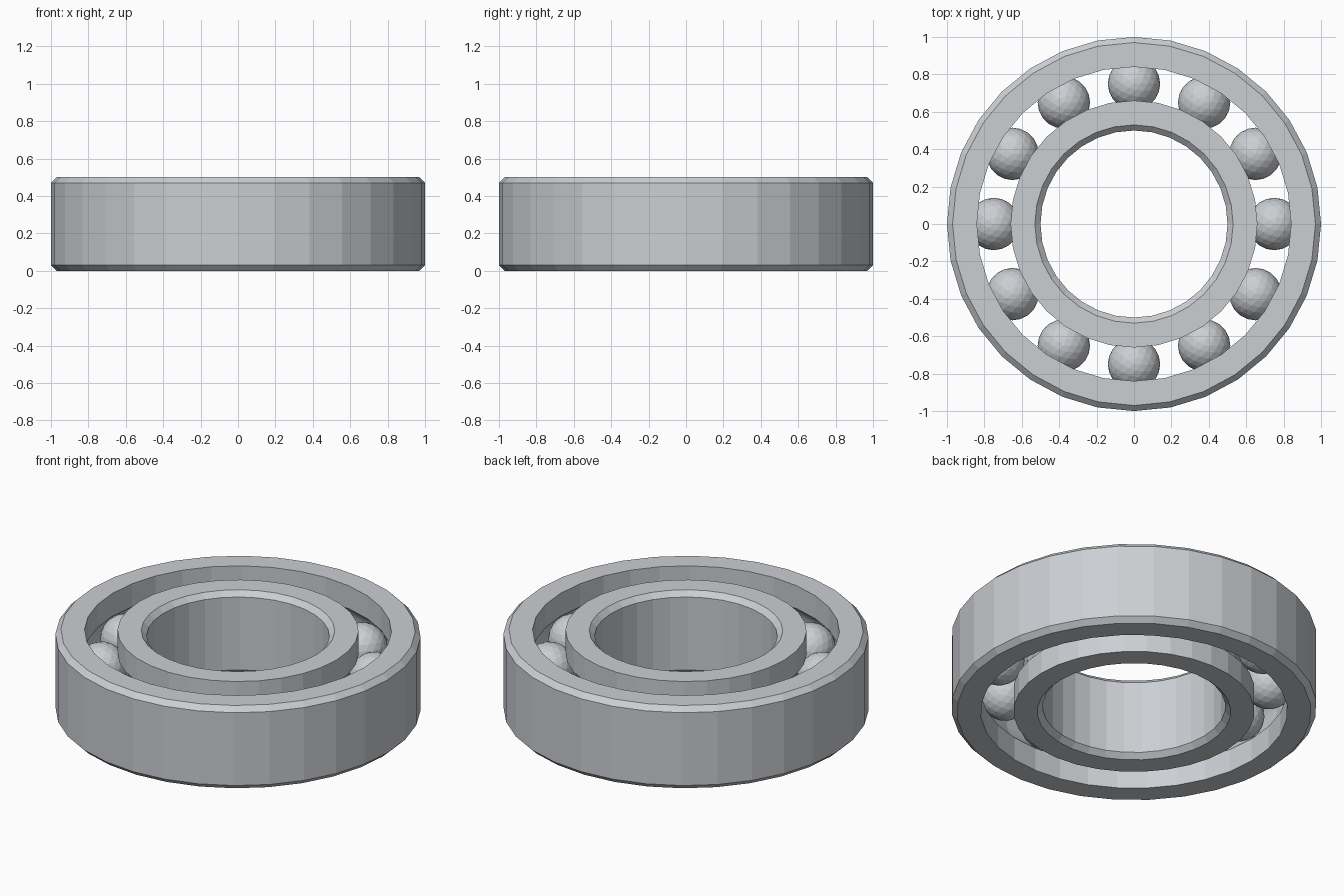
import bpy, bmesh
from math import cos, sin, pi, radians, acos
from mathutils import Matrix

cube = bpy.data.objects.get("Cube")
if cube:
    bpy.data.objects.remove(cube, do_unlink=True)

HEIGHT, BEVEL = 0.5, 0.03
PITCH, BALL, GROOVE = 0.75, 0.14, 0.143   # ball circle, ball and groove radii
SIDES, BALLS = 32, 12
MID = HEIGHT / 2

steel = bpy.data.materials.new("steel grey")
steel.use_nodes = True
steel.diffuse_color = (0.6, 0.62, 0.65, 1)
steel.node_tree.nodes["Principled BSDF"].inputs["Base Color"].default_value = (0.6, 0.62, 0.65, 1)


def finish(name, bm):
    mesh = bpy.data.meshes.new(name)
    bm.to_mesh(mesh)
    bm.free()
    mesh.materials.append(steel)
    ob = bpy.data.objects.new(name, mesh)
    bpy.context.collection.objects.link(ob)
    return ob


def race(name, rim, track):
    """Ring with a bevelled plain rim and a rounded groove cut in its track side."""
    d = 1 if track > rim else -1          # direction from rim to track
    profile = [(track, 0), (rim + d * BEVEL, 0), (rim, BEVEL),
               (rim, HEIGHT - BEVEL), (rim + d * BEVEL, HEIGHT), (track, HEIGHT)]
    half = acos(abs(PITCH - track) / GROOVE)
    steps = 10
    for i in range(steps + 1):            # groove arc, top to bottom
        a = half - 2 * half * i / steps
        profile.append((PITCH - d * GROOVE * cos(a), MID + GROOVE * sin(a)))
    bm = bmesh.new()
    loops = []
    for s in range(SIDES):
        t = 2 * pi * s / SIDES
        loops.append([bm.verts.new((r * cos(t), r * sin(t), z)) for r, z in profile])
    n = len(profile)
    for s in range(SIDES):
        a, b = loops[s], loops[(s + 1) % SIDES]
        for i in range(n):
            j = (i + 1) % n
            bm.faces.new((a[i], b[i], b[j], a[j]))
    bmesh.ops.recalc_face_normals(bm, faces=bm.faces)
    return finish(name, bm)


# Inner and outer rings
race("outer_ring", 1.0, 0.84)
race("inner_ring", 0.5, 0.66)

# Balls between the rings
for k in range(BALLS):
    t = radians(360 / BALLS * k)
    bm = bmesh.new()
    bmesh.ops.create_icosphere(bm, subdivisions=3, radius=BALL)
    ob = finish(f"ball_{k + 1}", bm)
    ob.matrix_world = Matrix.Translation((PITCH * cos(t), PITCH * sin(t), MID))
